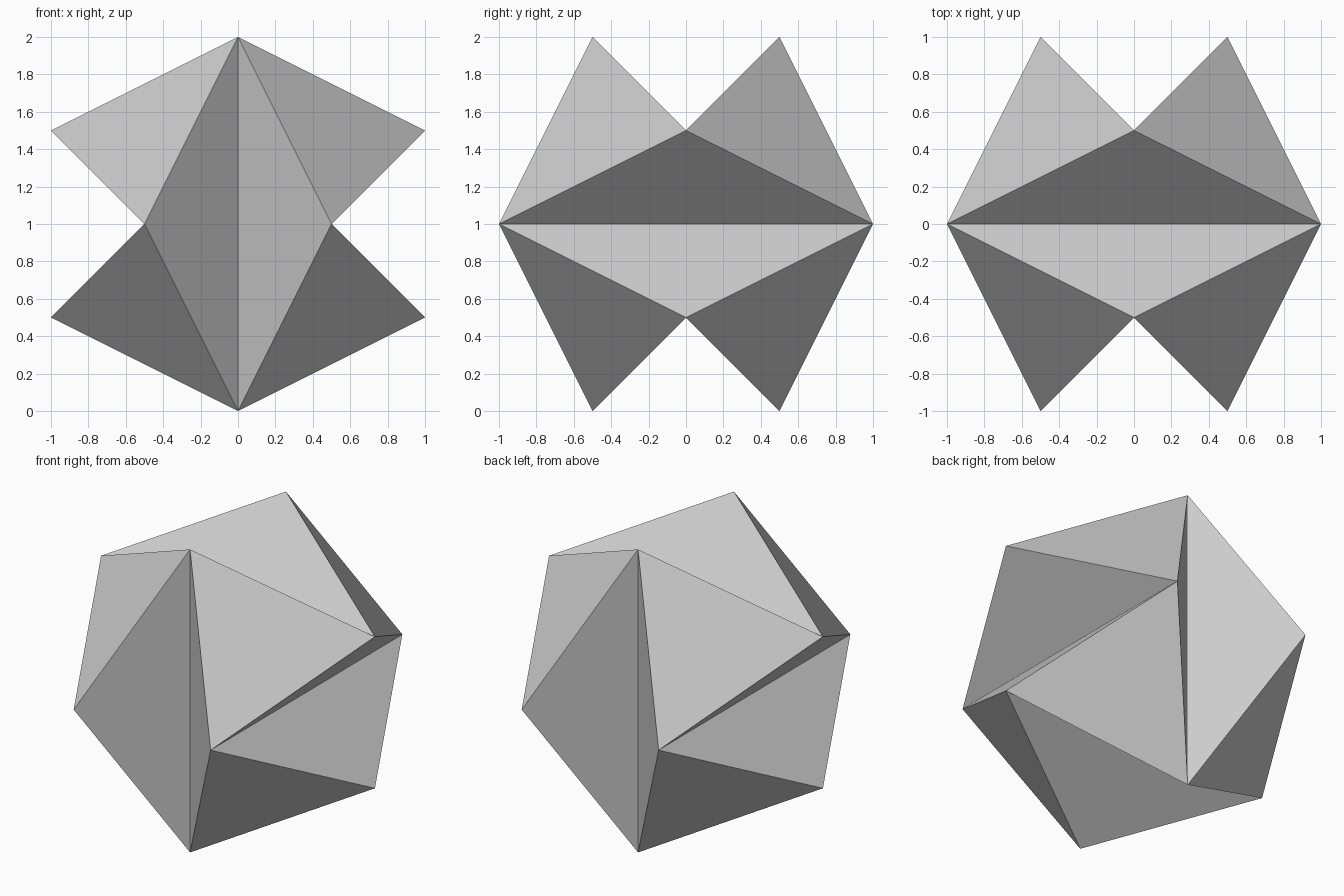
import bpy, bmesh
from itertools import product

if "Cube" in bpy.data.objects:
    bpy.data.objects.remove(bpy.data.objects["Cube"])


def turn(p, k):
    # Cyclic axis permutation: the solid's three-fold symmetry
    return tuple(p[(i - k) % 3] for i in range(3))


bm = bmesh.new()
verts = {}


def vert(p):
    key = tuple(round(c, 3) + 0.0 for c in p)
    if key not in verts:
        verts[key] = bm.verts.new((key[0], key[1], key[2] + 1))
    return verts[key]


# Eight equilateral faces, one per octant
for sx, sy, sz in product((-1, 1), repeat=3):
    bm.faces.new([vert((0, sy / 2, sz)), vert((sx, 0, sz / 2)), vert((sx / 2, sy, 0))])

# Six inward folds: each long crease carries two isosceles faces
for k, s, a in product(range(3), (-1, 1), (-1, 1)):
    fold = [(0, s / 2, 1), (0, s / 2, -1), (a / 2, s, 0)]
    bm.faces.new([vert(turn(p, k)) for p in fold])

bmesh.ops.recalc_face_normals(bm, faces=bm.faces)
mesh = bpy.data.meshes.new("concave_icosahedron")
bm.to_mesh(mesh)
bm.free()
obj = bpy.data.objects.new("concave_icosahedron", mesh)
bpy.context.collection.objects.link(obj)
